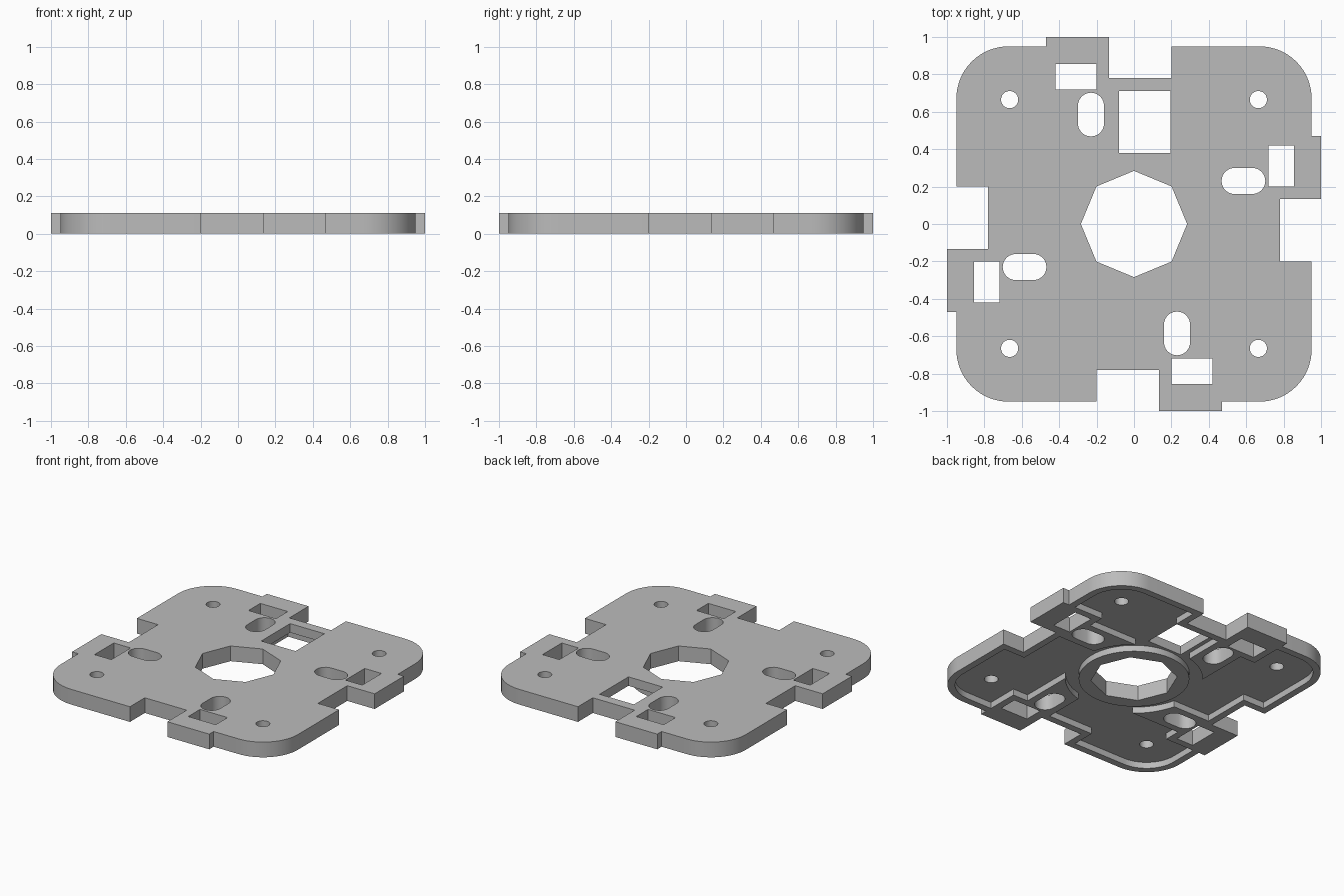
import bpy, bmesh
from math import sin, cos, asin, radians, degrees, sqrt

cube = bpy.data.objects.get("Cube")
if cube:
    bpy.data.objects.remove(cube, do_unlink=True)

HEIGHT = 0.11      # full thickness
FLOOR = 0.045      # depth of the underside recess
RIM = 0.05         # wall left around edges and openings
SIDE = 0.95        # half width of the body
CORNER = 0.67      # centre of the corner rounding
RING = 0.45        # clearance radius around the hub

grey = bpy.data.materials.new("plain grey")
grey.use_nodes = True
grey.diffuse_color = (0.5, 0.5, 0.5, 1)
grey.node_tree.nodes["Principled BSDF"].inputs["Base Color"].default_value = grey.diffuse_color


def arc(cx, cy, r, a0, a1, n):
    """Points on an arc, angles in degrees."""
    steps = [radians(a0 + (a1 - a0) * i / n) for i in range(n + 1)]
    return [(cx + r * cos(a), cy + r * sin(a)) for a in steps]


def circle(cx, cy, r, n):
    return arc(cx, cy, r, 0, 360, n)[:-1]


def rect(x0, x1, y0, y1):
    return [(x0, y0), (x1, y0), (x1, y1), (x0, y1)]


def turn(points, quarter):
    """Rotate points by quarter turns about the centre."""
    for _ in range(quarter):
        points = [(-y, x) for x, y in points]
    return points


def four(points):
    return [turn(points, q) for q in range(4)]


def prisms(name, loops, z0, z1):
    """One object made of upright prisms over closed loops."""
    bm = bmesh.new()
    for loop in loops:
        base = bm.faces.new([bm.verts.new((x, y, z0)) for x, y in loop])
        top = bmesh.ops.extrude_face_region(bm, geom=[base])["geom"]
        bmesh.ops.translate(bm, vec=(0, 0, z1 - z0),
                            verts=[v for v in top if isinstance(v, bmesh.types.BMVert)])
    bmesh.ops.recalc_face_normals(bm, faces=bm.faces)
    mesh = bpy.data.meshes.new(name)
    bm.to_mesh(mesh)
    bm.free()
    mesh.materials.append(grey)
    obj = bpy.data.objects.new(name, mesh)
    bpy.context.collection.objects.link(obj)
    return obj


def cut(target, cutter):
    """Subtract the cutter and discard it."""
    cutter.hide_render = True
    mod = target.modifiers.new("cut", "BOOLEAN")
    mod.operation, mod.solver, mod.object = "DIFFERENCE", "EXACT", cutter
    bpy.context.view_layer.objects.active = target
    bpy.ops.object.modifier_apply(modifier=mod.name)
    bpy.data.objects.remove(cutter, do_unlink=True)


# Outer outline: notch, tab and rounded corner, repeated four times
edge = [(SIDE, -0.2), (0.78, -0.2), (0.78, 0.135), (1, 0.135), (1, 0.47), (SIDE, 0.47)]
edge += arc(CORNER, CORNER, SIDE - CORNER, 0, 90, 16)
plate = prisms("mounting_plate", [sum(four(edge), [])], 0, HEIGHT)

# Underside recess: leaves a rim, a frame by each tab and a pad around each slot
low, high = 0.11, 0.35
pocket = [(SIDE - RIM, -0.2 - RIM), (0.78 - RIM, -0.2 - RIM), (0.78 - RIM, low)]
pocket += arc(0, 0, RING, degrees(asin(low / RING)), degrees(asin(high / RING)), 8)
pocket += [(CORNER, high), (CORNER, 0.47), (SIDE - RIM, 0.47)]
pocket += arc(CORNER, CORNER, SIDE - RIM - CORNER, 0, 90, 16)
recess = prisms("recess_cutter", [sum(four(pocket), [])], -0.1, FLOOR)
cut(recess, prisms("hub_ring", [circle(0, 0, 0.363, 64)], -0.2, 0.2))
cut(plate, recess)

# Through holes: octagonal hub, square opening, windows, slots and screw holes
slot = arc(0.632, 0.23, 0.07, -90, 90, 12) + arc(0.538, 0.23, 0.07, 90, 270, 12)
holes = [circle(0, 0, 0.284, 8), rect(-0.08, 0.195, 0.38, 0.71)]
holes += four(rect(0.72, 0.855, 0.2, 0.42))
holes += four(slot)
holes += four(circle(0.665, 0.665, 0.046, 24))
cut(plate, prisms("hole_cutter", holes, -0.1, 0.2))

# Smooth the rounded walls, keep the corners crisp
bpy.ops.object.select_all(action="DESELECT")
plate.select_set(True)
bpy.context.view_layer.objects.active = plate
bpy.ops.object.shade_smooth_by_angle(angle=radians(30))
